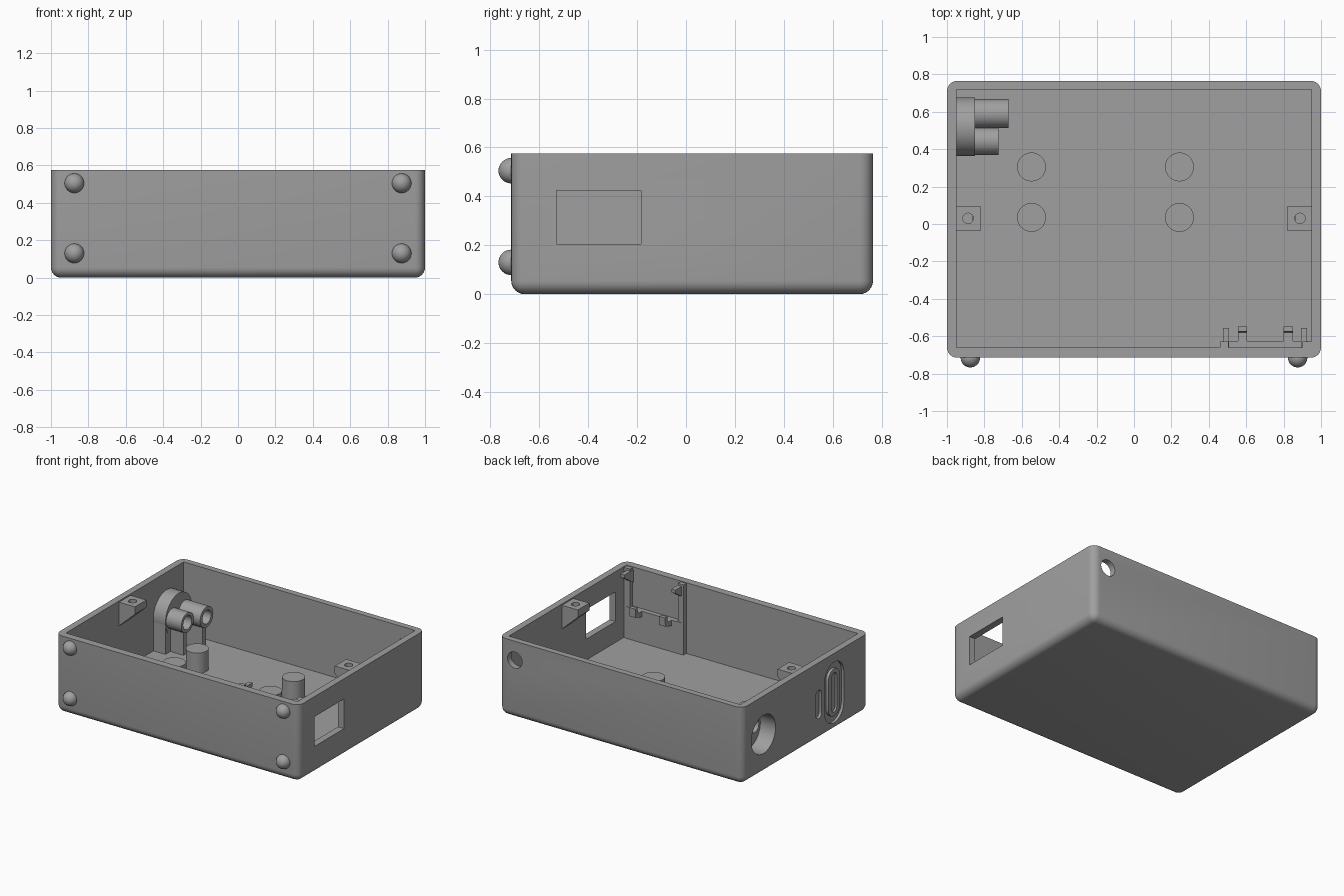
import bpy, bmesh, math
from mathutils import Matrix, Vector

if "Cube" in bpy.data.objects:
    bpy.data.objects.remove(bpy.data.objects["Cube"])

grey = bpy.data.materials.new("plastic_grey")
grey.diffuse_color = (0.35, 0.35, 0.35, 1)
grey.use_nodes = True
grey.node_tree.nodes["Principled BSDF"].inputs["Base Color"].default_value = grey.diffuse_color


def finish(name, bm):
    bmesh.ops.recalc_face_normals(bm, faces=bm.faces[:])
    me = bpy.data.meshes.new(name)
    bm.to_mesh(me)
    bm.free()
    me.materials.append(grey)
    ob = bpy.data.objects.new(name, me)
    bpy.context.collection.objects.link(ob)
    return ob


def box(name, lo, hi, bevel=0.0):
    bm = bmesh.new()
    bmesh.ops.create_cube(bm, size=1)
    for v in bm.verts:
        v.co = Vector([l + (c + 0.5) * (h - l) for c, l, h in zip(v.co, lo, hi)])
    if bevel:  # round every edge except the top rim
        edges = [e for e in bm.edges if min(v.co.z for v in e.verts) < hi[2] - 1e-4]
        bmesh.ops.bevel(bm, geom=edges, offset=bevel, segments=6, profile=0.5, affect='EDGES')
    return finish(name, bm)


def rod(name, a, b, r, segs=40):
    a, b = Vector(a), Vector(b)
    rot = (b - a).to_track_quat('Z', 'Y').to_matrix().to_4x4()
    bm = bmesh.new()
    bmesh.ops.create_cone(bm, cap_ends=True, segments=segs, radius1=r, radius2=r,
                          depth=(b - a).length, matrix=Matrix.Translation((a + b) / 2) @ rot)
    return finish(name, bm)


def prism(name, pts, axis, a, b):
    # profile in yz swept along x, or in xz swept along y
    place = (lambda p, t: (t, p[0], p[1])) if axis == 'x' else (lambda p, t: (p[0], t, p[1]))
    bm = bmesh.new()
    face = bm.faces.new([bm.verts.new(place(p, a)) for p in pts])
    ext = bmesh.ops.extrude_face_region(bm, geom=[face])
    step = Vector(place((0, 0), b - a))
    bmesh.ops.translate(bm, vec=step, verts=[g for g in ext['geom'] if isinstance(g, bmesh.types.BMVert)])
    return finish(name, bm)


def stadium(name, y, z0, z1, r, a, b):
    pts = []
    for zc, start in ((z1 - r, 0), (z0 + r, math.pi)):
        for i in range(13):
            t = start + math.pi * i / 12
            pts.append((y + r * math.cos(t), zc + r * math.sin(t)))
    return prism(name, pts, 'x', a, b)


def cut(ob, *cutters):
    for c in cutters:
        m = ob.modifiers.new("cut", 'BOOLEAN')
        m.operation, m.solver, m.object = 'DIFFERENCE', 'EXACT', c
    bpy.context.view_layer.update()
    dg = bpy.context.evaluated_depsgraph_get()
    me = bpy.data.meshes.new_from_object(ob.evaluated_get(dg))
    ob.modifiers.clear()
    ob.data = me
    for c in cutters:
        bpy.data.objects.remove(c)


Y0, Y1, TOP, FLOOR = -0.715, 0.765, 0.575, 0.05
SY, SZ = 0.52, 0.29  # socket centre

# open tray with window, cable hole, socket hole and shallow grooves
tray = box("tray", (-1, Y0, 0), (1, Y1, TOP), 0.055)
cut(tray, box("cavity", (-0.95, -0.66, FLOOR), (0.95, 0.72, 1)))
cut(tray, box("window_cut", (0.9, -0.53, 0.205), (1.1, -0.185, 0.425)),
    rod("cable_cut", (0.87, 0.65, 0.435), (0.87, 0.85, 0.435), 0.06),
    rod("socket_cut", (-1.1, SY, SZ), (-0.9, SY, SZ), 0.142))
cut(tray, stadium("small_groove", -0.128, 0.16, 0.37, 0.034, -1.1, -0.98))
cut(tray, stadium("large_groove", -0.31, 0.06, 0.51, 0.113, -1.1, -0.98))

# raised island inside the large groove, split by a slot
island = stadium("groove_island", -0.31, 0.11, 0.46, 0.07, -1.0, -0.975)
cut(island, stadium("slot_cut", -0.31, 0.14, 0.43, 0.03, -1.1, -0.985))

# domed feet on the front
for x in (-0.875, 0.875):
    for z in (0.13, 0.505):
        bm = bmesh.new()
        bmesh.ops.create_uvsphere(bm, u_segments=28, v_segments=16, radius=0.052,
                                  matrix=Matrix.Translation((x, Y0, z)))
        finish("foot", bm)

# floor standoffs
for x in (-0.548, 0.243):
    for y in (0.035, 0.305):
        rod("standoff", (x, y, FLOOR - 0.01), (x, y, 0.2), 0.077)

# lid screw bosses with a sloped underside
for s in (-1, 1):
    pts = [(s * 0.955, 0.565), (s * 0.82, 0.565), (s * 0.82, 0.51), (s * 0.955, 0.385)]
    boss = prism("screw_boss", pts, 'y', -0.037, 0.097)
    cut(boss, rod("screw_cut", (s * 0.887, 0.03, 0.47), (s * 0.887, 0.03, 0.6), 0.028, 24))

# socket cup with two tubes
cup = rod("socket_cup", (-0.955, SY, SZ), (-0.85, SY, SZ), 0.156, 48)
cut(cup, rod("cup_cut", (-1.0, SY, SZ), (-0.875, SY, SZ), 0.142))
for y in (0.443, 0.59):
    cut(cup, rod("bore_cut", (-1, y, SZ), (-0.8, y, SZ), 0.048))
for y, end, r in ((0.443, -0.725, 0.073), (0.59, -0.67, 0.077)):
    tube = rod("socket_tube", (-0.855, y, SZ), (end, y, SZ), r)
    cut(tube, rod("bore_cut", (-1, y, SZ), (-0.5, y, SZ), 0.05))
    box("tube_rib", (-0.86, y - 0.02, FLOOR - 0.01), (end - 0.02, y + 0.02, SZ - 0.06))

# pedestal under the cup
pedestal = box("socket_pedestal", (-0.955, 0.366, FLOOR - 0.01), (-0.852, 0.674, SZ))
cut(pedestal, rod("pedestal_cut", (-1.1, SY, SZ), (-0.7, SY, SZ), 0.15, 48))

# display holder on the inside of the front wall
box("holder_base", (0.48, -0.665, FLOOR - 0.01), (0.93, -0.625, 0.285))
for x0, x1 in ((0.46, 0.505), (0.9, 0.955)):
    box("holder_side", (x0, -0.665, FLOOR - 0.01), (x1, -0.628, 0.57))
for x in (0.58, 0.825):  # lower hooks
    pts = [(-0.63, 0.24), (-0.55, 0.265), (-0.548, 0.33), (-0.575, 0.33), (-0.58, 0.285), (-0.63, 0.285)]
    prism("lower_hook", pts, 'x', x - 0.025, x + 0.025)
for x in (0.492, 0.91):  # upper clips
    pts = [(-0.66, 0.555), (-0.555, 0.555), (-0.555, 0.53), (-0.66, 0.46)]
    prism("upper_clip", pts, 'x', x - 0.016, x + 0.016)

# smooth shading with sharp edges kept
bpy.ops.object.select_all(action='SELECT')
bpy.context.view_layer.objects.active = tray
bpy.ops.object.shade_smooth_by_angle(angle=math.radians(35))
